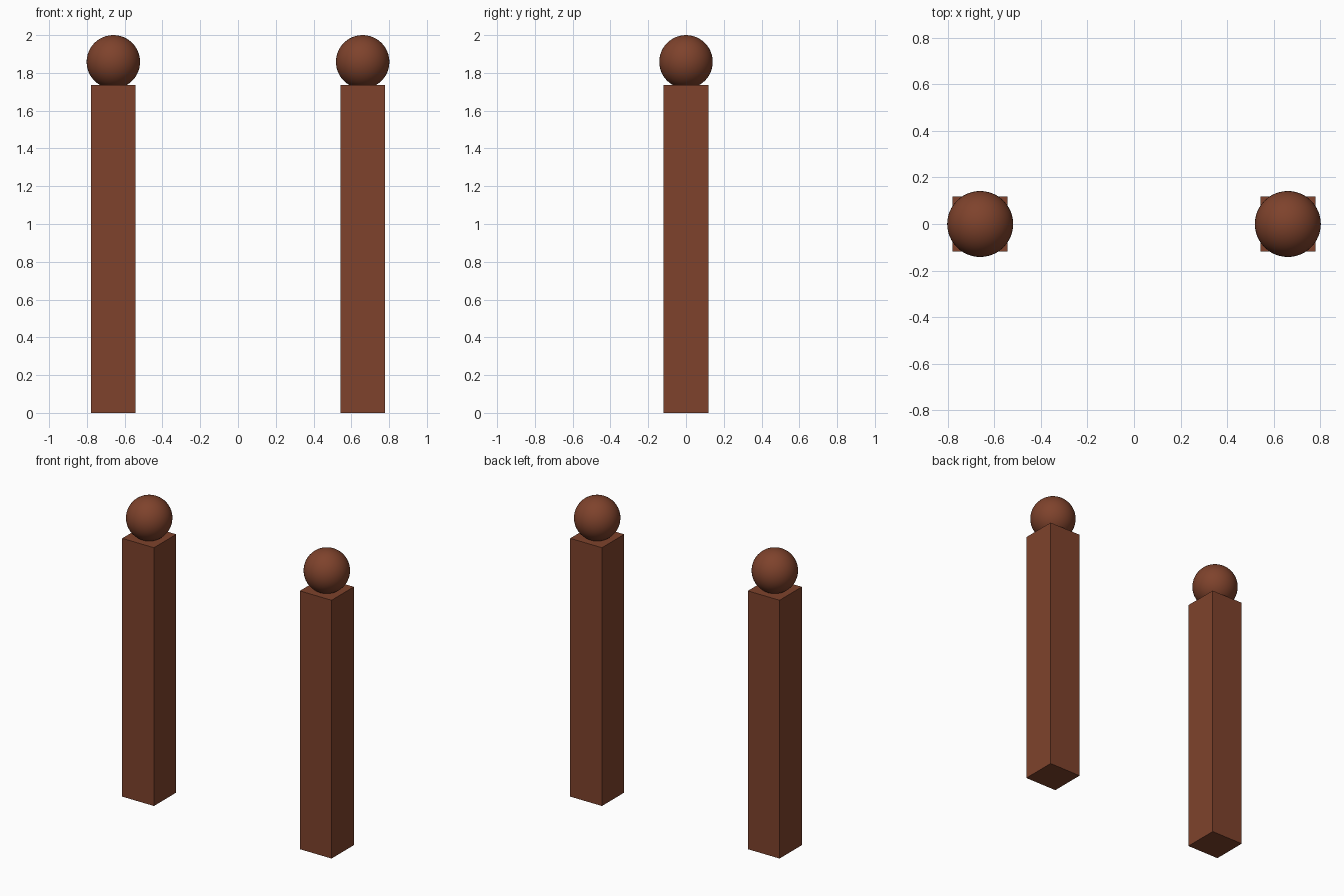
import bpy

if "Cube" in bpy.data.objects:
    bpy.data.objects.remove(bpy.data.objects["Cube"])

POST_X = 0.66      # distance of each post from the centre
POST_W = 0.236
POST_H = 1.735
BALL_R = 0.1415

wood = bpy.data.materials.new("brown_wood")
wood.diffuse_color = (0.21, 0.055, 0.025, 1)
wood.use_nodes = True
wood.node_tree.nodes["Principled BSDF"].inputs["Base Color"].default_value = wood.diffuse_color


def finish(name):
    obj = bpy.context.object
    obj.name = name
    obj.data.materials.append(wood)
    return obj


for side, x in (("left", -POST_X), ("right", POST_X)):
    # Square post standing on the ground
    bpy.ops.mesh.primitive_cube_add(size=1, location=(x, 0, POST_H / 2))
    post = finish(side + "_post")
    post.scale = (POST_W, POST_W, POST_H)

    # Ball finial sunk slightly into the post top
    bpy.ops.mesh.primitive_uv_sphere_add(
        segments=48, ring_count=24, radius=BALL_R, location=(x, 0, 2 - BALL_R))
    finish(side + "_ball_finial")
    bpy.ops.object.shade_smooth()
